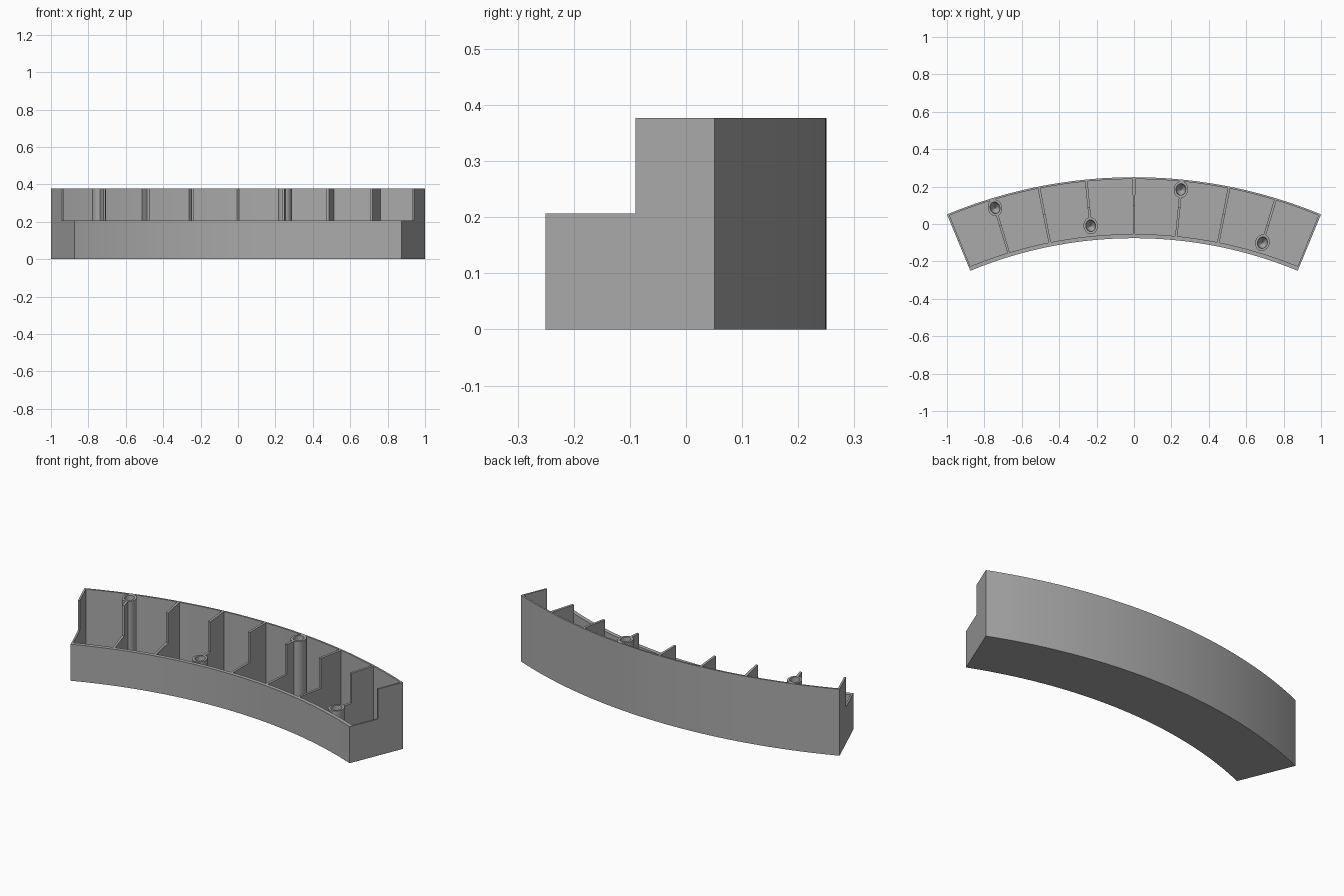
import bpy, bmesh, math

if "Cube" in bpy.data.objects:
    bpy.data.objects.remove(bpy.data.objects["Cube"])

# Main dimensions (radii measured from the arc centre)
HALF = math.radians(22.5)
R_OUT, R_IN, R_STEP = 2.613, 2.287, 2.46
CY = 0.25 - R_OUT
H, LOW, FLOOR = 0.377, 0.207, 0.015
T_OUT, T_IN, T_END, T_RIB = 0.010, 0.022, 0.010, 0.013

grey = bpy.data.materials.new("grey plastic")
grey.diffuse_color = (0.40, 0.40, 0.40, 1)
grey.use_nodes = True
grey.node_tree.nodes["Principled BSDF"].inputs["Base Color"].default_value = grey.diffuse_color


def polar(r, a, z):
    return (r * math.sin(a), CY + r * math.cos(a), z)


def finish(name, bm):
    bmesh.ops.recalc_face_normals(bm, faces=bm.faces)
    me = bpy.data.meshes.new(name)
    bm.to_mesh(me)
    bm.free()
    me.materials.append(grey)
    ob = bpy.data.objects.new(name, me)
    bpy.context.collection.objects.link(ob)
    bpy.ops.object.select_all(action='DESELECT')
    ob.select_set(True)
    bpy.context.view_layer.objects.active = ob
    bpy.ops.object.shade_smooth_by_angle(angle=math.radians(30))
    return ob


def sweep(name, profile, a0, a1, steps):
    """Sweep an (r, z) profile around the arc centre."""
    bm = bmesh.new()
    rings = [[bm.verts.new(polar(r, a0 + (a1 - a0) * i / steps, z)) for r, z in profile]
             for i in range(steps + 1)]
    n = len(profile)
    for p, q in zip(rings, rings[1:]):
        for j in range(n):
            k = (j + 1) % n
            bm.faces.new((p[j], p[k], q[k], q[j]))
    bm.faces.new(rings[0])
    bm.faces.new(rings[-1])
    return finish(name, bm)


def stepped(r0, r1, z0):
    """Profile with a low front and a tall back."""
    return [(r0, z0), (r1, z0), (r1, H), (R_STEP, H), (R_STEP, LOW), (r0, LOW)]


def boss(name, r, a, top):
    """Oval screw post with a blind tapered hole."""
    bm = bmesh.new()
    n = 32
    # (tangential radius, radial radius, z)
    levels = [(0.038, 0.045, FLOOR / 2), (0.038, 0.045, top), (0.026, 0.031, top),
              (0.022, 0.026, top - 0.10), (0.003, 0.004, top - 0.13)]
    cx, cy, _ = polar(r, a, 0)
    rings = []
    for rt, rr, z in levels:
        ring = []
        for i in range(n):
            t = 2 * math.pi * i / n
            u, v = rt * math.cos(t), rr * math.sin(t)
            ring.append(bm.verts.new((cx + u * math.cos(a) + v * math.sin(a),
                                      cy - u * math.sin(a) + v * math.cos(a), z)))
        rings.append(ring)
    for p, q in zip(rings, rings[1:]):
        for i in range(n):
            k = (i + 1) % n
            bm.faces.new((p[i], p[k], q[k], q[i]))
    bm.faces.new(rings[0])
    bm.faces.new(rings[-1])
    return finish(name, bm)


# Curved tray: floor, tall outer wall and low inner wall in one section
sweep("curved_tray", [(R_IN, 0), (R_OUT, 0), (R_OUT, H), (R_OUT - T_OUT, H),
                      (R_OUT - T_OUT, FLOOR), (R_IN + T_IN, FLOOR),
                      (R_IN + T_IN, LOW), (R_IN, LOW)], -HALF, HALF, 64)

# End walls
for side, label in ((-1, "left"), (1, "right")):
    sweep(label + "_end_wall", stepped(R_IN, R_OUT, 0),
          side * HALF, side * (HALF - T_END / 2.45), 1)

# Seven ribs; four of them stop at a screw post
TALL, SHORT = 2.56, 2.365
posts = {-3: TALL, -1: SHORT, 1: TALL, 3: SHORT}
half_t = T_RIB / 2 / 2.45
for i in range(-3, 4):
    a = HALF * i / 4
    r0, r1 = R_IN + T_IN - 0.002, R_OUT - T_OUT + 0.002
    if posts.get(i) == TALL:
        r1 = TALL - 0.036
    elif posts.get(i) == SHORT:
        r0 = SHORT + 0.036
    sweep("rib_%d" % (i + 4), stepped(r0, r1, FLOOR / 2), a - half_t, a + half_t, 1)
    if i in posts:
        boss("screw_post_%d" % (i + 4), posts[i], a, H if posts[i] == TALL else LOW)
